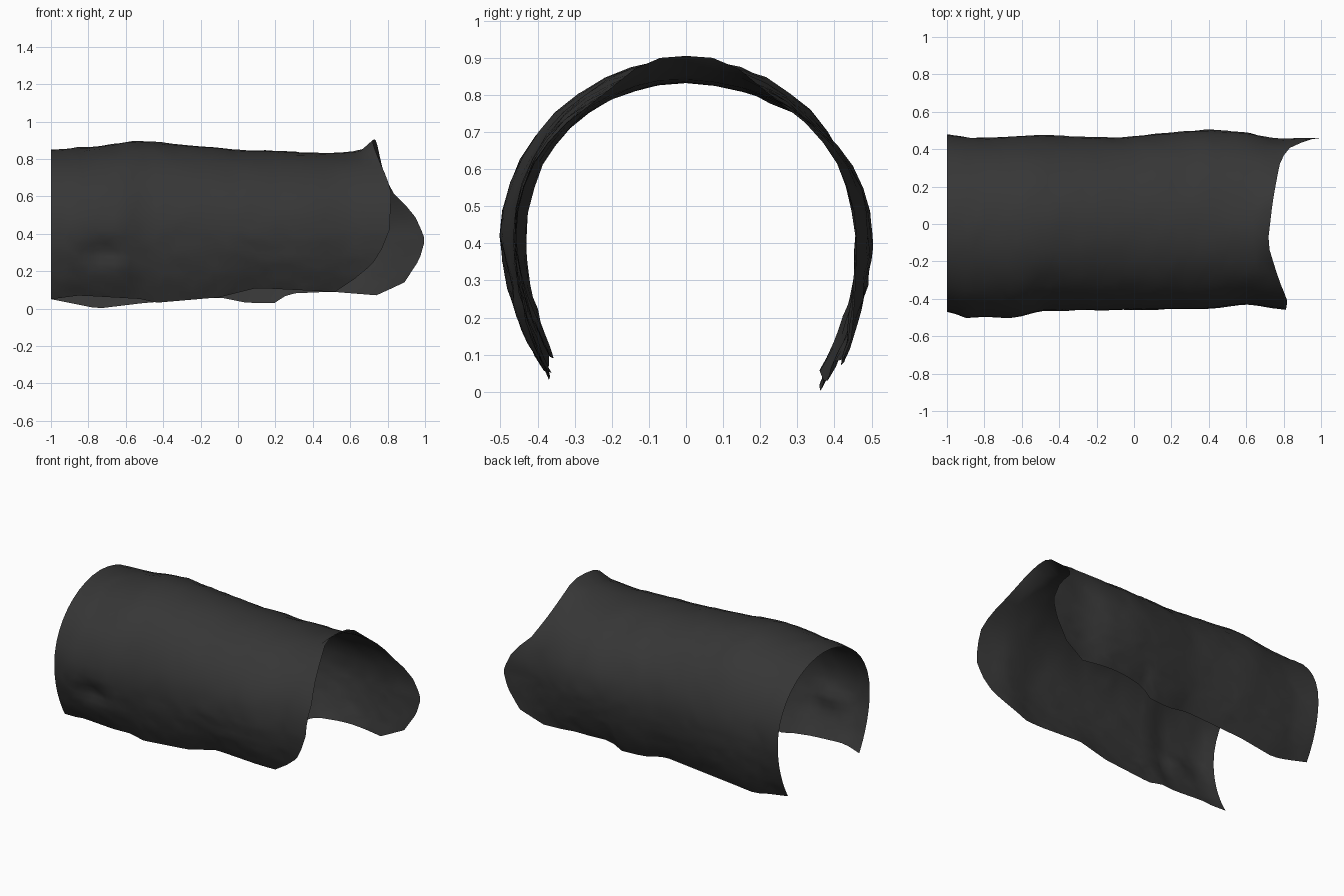
import bpy, bmesh, math, random

cube = bpy.data.objects.get("Cube")
if cube:
    bpy.data.objects.remove(cube, do_unlink=True)
random.seed(4)


def lookup(table, x):
    """Straight-line interpolation through (position, value) pairs."""
    if x <= table[0][0]:
        return table[0][1]
    for (x0, a), (x1, b) in zip(table, table[1:]):
        if x <= x1:
            return a + (b - a) * (x - x0) / (x1 - x0)
    return table[-1][1]


# Uneven outline along the length: half widths, crown height, lower edges
FRONT = [(-1, .47), (-.9, .5), (-.63, .5), (-.5, .465), (.4, .455), (.6, .43), (.82, .46)]
BACK = [(-1, .48), (-.85, .46), (-.5, .475), (-.1, .46), (.2, .49), (.4, .505),
        (.6, .49), (.76, .455), (1, .46)]
CROWN = [(-1, .85), (-.75, .87), (-.55, .9), (-.2, .87), (0, .85), (.5, .83), (.72, .85)]
FRONT_EDGE = [(-1, .05), (-.85, .07), (-.5, .05), (-.45, .03), (-.1, .06), (.1, .11), (.5, .09)]
BACK_EDGE = [(-1, .05), (-.75, 0), (-.5, .03), (-.1, .06), (.05, .03), (.2, .03),
             (.27, .08), (.5, .09), (.75, .07)]
# How far the lower walls curl inwards
FRONT_CURL = [(-1, .23), (-.6, .23), (-.4, .2), (.5, .19)]
BACK_CURL = [(-1, .22), (.2, .22), (.75, .09), (.9, .04)]
# Ragged end, around the arch from front foot (-2) over the crown (0) to back foot (2)
END = [(-2, .52), (-1.8, .62), (-1.55, .72), (-1.3, .77), (-1, .81), (-.68, .82),
       (-.15, .715), (.15, .74), (.5, .78), (.68, .82), (.87, .94), (1, .98),
       (1.15, 1), (1.45, .97), (1.8, .89), (2, .74)]
MID = .42


def shell_point(u, p, wobble):
    x = -1 + u * (lookup(END, p) + 1)
    side, edge, curl = ((FRONT, FRONT_EDGE, FRONT_CURL) if p < 0
                        else (BACK, BACK_EDGE, BACK_CURL))
    width = lookup(side, x)
    if abs(p) <= 1:
        angle = p * math.pi / 2
        y = width * math.sin(angle)
        z = MID + (lookup(CROWN, x) - MID) * math.cos(angle)
        # turned-up lip at the crown of the ragged end
        z += .055 * min(1, max(0, (.35 - abs(p)) / .2)) * max(0, (u - .96) / .04)
    else:
        s = abs(p) - 1
        y = math.copysign(width * (1 - lookup(curl, x) * s * s), p)
        z = MID - s * (MID - lookup(edge, x))
    # dent low on the front wall, and a small one on the roof
    if p < 0:
        y += .035 * math.exp(-((x + .72) / .09) ** 2 - ((z - .3) / .06) ** 2)
    z -= .02 * math.exp(-((x - .26) / .05) ** 2 - ((y - .24) / .06) ** 2)
    scale = 1 - wobble
    return x, y * scale, MID + (z - MID) * scale


# Curved shell as one open sheet
LENGTH, AROUND = 32, 40
bm = bmesh.new()
grid = []
for i in range(LENGTH + 1):
    row = []
    for j in range(AROUND + 1):
        inner = 0 < i < LENGTH and 0 < j < AROUND
        wobble = random.uniform(-.006, .008) if inner else 0
        u, p = i / LENGTH, -2 + 4 * j / AROUND
        if inner:
            u += random.uniform(-.3, .3) / LENGTH
        row.append(bm.verts.new(shell_point(u, p, wobble)))
    grid.append(row)
for i in range(LENGTH):
    for j in range(AROUND):
        bm.faces.new((grid[i][j], grid[i + 1][j], grid[i + 1][j + 1], grid[i][j + 1]))
bmesh.ops.triangulate(bm, faces=bm.faces[:])

mesh = bpy.data.meshes.new("curved_shell")
bm.to_mesh(mesh)
bm.free()
shell = bpy.data.objects.new("curved_shell", mesh)
bpy.context.collection.objects.link(shell)

# Charcoal material
charcoal = bpy.data.materials.new("charcoal")
charcoal.use_nodes = True
color = (.037, .037, .037, 1)
charcoal.diffuse_color = color
charcoal.node_tree.nodes["Principled BSDF"].inputs["Base Color"].default_value = color
mesh.materials.append(charcoal)

bpy.ops.object.select_all(action="DESELECT")
shell.select_set(True)
bpy.context.view_layer.objects.active = shell
bpy.ops.object.shade_smooth_by_angle(angle=math.radians(30))
